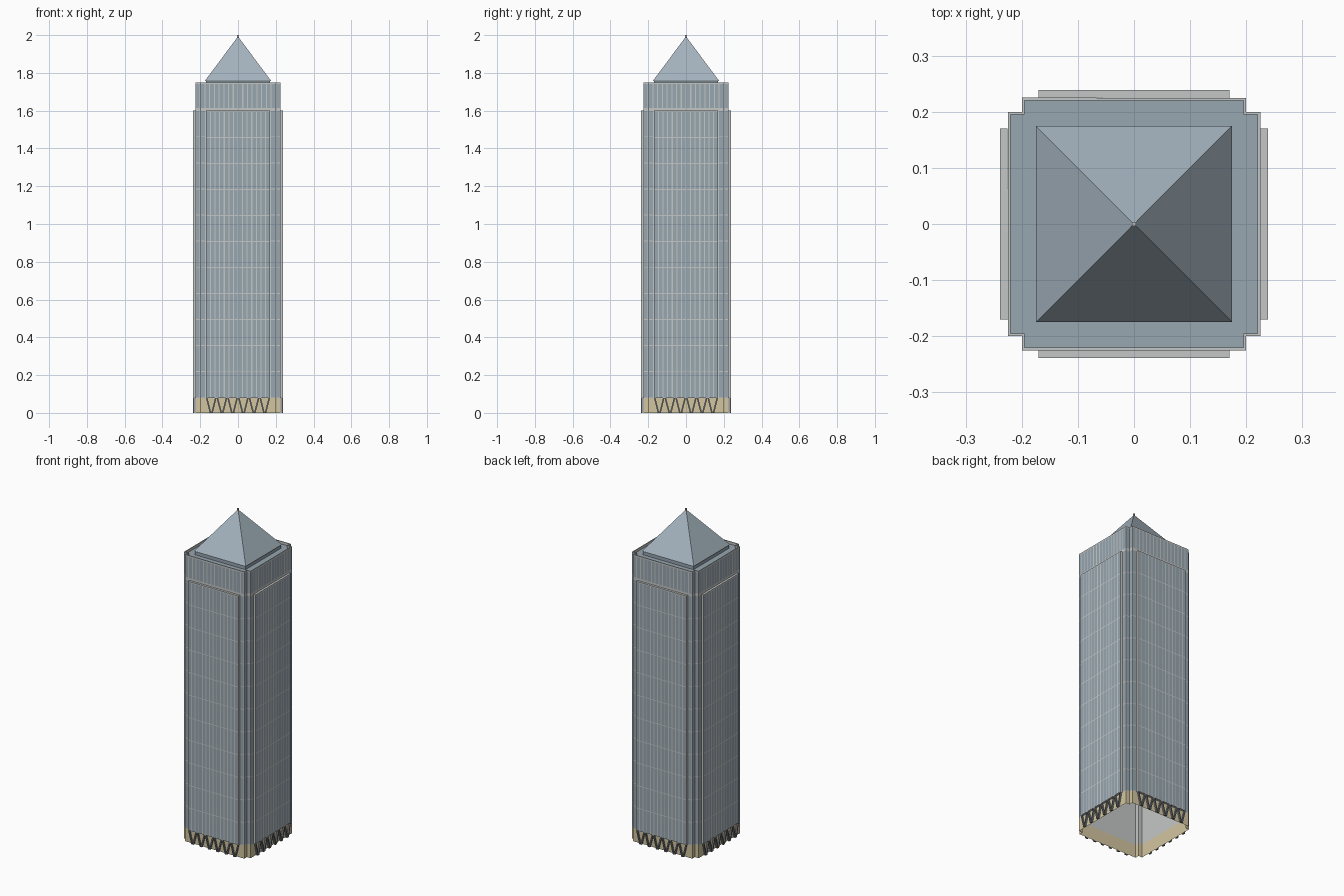
import bpy, bmesh, math
from mathutils import Matrix, Vector

if "Cube" in bpy.data.objects:
    bpy.data.objects.remove(bpy.data.objects["Cube"])


def material(name, rgb):
    m = bpy.data.materials.new(name)
    m.diffuse_color = (*rgb, 1)
    m.use_nodes = True
    m.node_tree.nodes["Principled BSDF"].inputs["Base Color"].default_value = m.diffuse_color
    return m


GLASS = material("blue grey glass", (0.31, 0.385, 0.44))
ROOF = material("roof metal", (0.37, 0.45, 0.51))
GREY = material("light grey cladding", (0.56, 0.57, 0.57))
STONE = material("tan stone", (0.65, 0.56, 0.35))
STRUT = material("dark grey steel", (0.19, 0.20, 0.22))

TURNS = [Matrix.Rotation(k * math.pi / 2, 3, 'Z') for k in range(4)]
BASE, SHOULDER, TOP, DECK = 0.08, 1.6, 1.75, 1.735


def finish(name, bm, mat, fix=False):
    if fix:
        bmesh.ops.recalc_face_normals(bm, faces=bm.faces)
    me = bpy.data.meshes.new(name)
    bm.to_mesh(me)
    bm.free()
    me.materials.append(mat)
    ob = bpy.data.objects.new(name, me)
    bpy.context.collection.objects.link(ob)
    return ob


def quad(bm, pts, turn):
    return bm.faces.new([bm.verts.new(turn @ Vector(p)) for p in pts])


def plan(a, b):
    """Square of half-size a whose corners are notched back to b."""
    corner = [Vector((b, -a, 0)), Vector((b, -b, 0)), Vector((a, -b, 0))]
    return [t @ p for t in TURNS for p in corner]


def wall(bm, loop, z0, z1):
    n = len(loop)
    lo = [bm.verts.new((p.x, p.y, z0)) for p in loop]
    hi = [bm.verts.new((p.x, p.y, z1)) for p in loop]
    for i in range(n):
        j = (i + 1) % n
        bm.faces.new((lo[i], lo[j], hi[j], hi[i]))
    return lo, hi


def box(name, hx, hy, z0, z1, mat):
    bm = bmesh.new()
    m = Matrix.Translation((0, 0, (z0 + z1) / 2)) @ Matrix.Diagonal((2 * hx, 2 * hy, z1 - z0, 1))
    bmesh.ops.create_cube(bm, size=1, matrix=m)
    return finish(name, bm, mat)


# Hollow notched shaft, open underneath, with a stone foot
OUTER, INNER = plan(0.225, 0.2), plan(0.22, 0.195)
bm = bmesh.new()
wall(bm, OUTER, 0, BASE)
finish("stone_base", bm, STONE)

bm = bmesh.new()
lo, hi = wall(bm, OUTER, BASE, TOP)
lo2, hi2 = wall(bm, INNER[:], DECK, TOP)
for i in range(len(hi)):
    j = (i + 1) % len(hi)
    bm.faces.new((hi[i], hi[j], hi2[j], hi2[i]))
for f in bm.faces:                      # parapet inside faces look inward
    if all(v in lo2 or v in hi2 for v in f.verts):
        f.normal_flip()
finish("tower_shaft", bm, GREY)

bm = bmesh.new()
bm.faces.new([bm.verts.new((p.x, p.y, DECK)) for p in INNER])
finish("roof_deck", bm, GLASS)

# Projecting bay on each side
bm = bmesh.new()
for t in TURNS:
    x, y0, y1 = 0.17, -0.225, -0.2385
    quad(bm, [(-x, y1, BASE), (x, y1, BASE), (x, y1, SHOULDER), (-x, y1, SHOULDER)], t)
    quad(bm, [(-x, y1, SHOULDER), (x, y1, SHOULDER), (x, y0, SHOULDER), (-x, y0, SHOULDER)], t)
    quad(bm, [(-x, y0, BASE), (x, y0, BASE), (x, y1, BASE), (-x, y1, BASE)], t)
    quad(bm, [(x, y1, BASE), (x, y0, BASE), (x, y0, SHOULDER), (x, y1, SHOULDER)], t)
    quad(bm, [(-x, y0, BASE), (-x, y1, BASE), (-x, y1, SHOULDER), (-x, y0, SHOULDER)], t)
finish("projecting_bays", bm, GREY)


# Glass plates in a grid, laid just in front of the walls
def windows(bm, x0, x1, y, z0, z1, cols, rows, turn, gap=0.006, sill=0.005):
    w, h = (x1 - x0) / cols, (z1 - z0) / rows
    for c in range(cols):
        for r in range(rows):
            a, b = x0 + c * w + gap / 2, x0 + (c + 1) * w - gap / 2
            d, e = z0 + r * h + sill / 2, z0 + (r + 1) * h - sill / 2
            quad(bm, [(a, y, d), (b, y, d), (b, y, e), (a, y, e)], turn)


bm = bmesh.new()
for t in TURNS:
    windows(bm, -0.17, 0.17, -0.24, BASE, SHOULDER - 0.004, 14, 11, t)
    windows(bm, -0.2, 0.2, -0.2262, SHOULDER + 0.012, TOP - 0.006, 16, 1, t)
    for s in (-1, 1):
        a, b = sorted((s * 0.171, s * 0.2))
        windows(bm, a, b, -0.2262, BASE, SHOULDER, 1, 11, t)
        a, b = sorted((s * 0.2, s * 0.225))
        windows(bm, a, b, -0.2012, BASE, SHOULDER, 1, 11, t)
        windows(bm, a, b, -0.2012, SHOULDER + 0.012, TOP - 0.006, 1, 1, t)
finish("window_panes", bm, GLASS)

# Zigzag struts under the bays
bm = bmesh.new()
N, HALF, W = 6, 0.17, 0.004
pitch = 2 * HALF / N
for t in TURNS:
    for k in range(N):
        mid = -HALF + (k + 0.5) * pitch
        for s in (-1, 1):
            top = mid + s * (pitch / 2 - W)
            foot = mid + s * W
            v = [[bm.verts.new(t @ Vector((x + dx, y, z)))
                  for dx, y in ((-W, -0.2385), (W, -0.2385), (W, -0.229), (-W, -0.229))]
                 for x, z in ((foot, 0), (top, BASE))]
            bm.faces.new(v[0][::-1])
            bm.faces.new(v[1])
            for i in range(4):
                j = (i + 1) % 4
                bm.faces.new((v[0][i], v[0][j], v[1][j], v[1][i]))
finish("zigzag_struts", bm, STRUT, True)

# Pyramid roof on a low curb, with a tiny finial
box("roof_curb", 0.17, 0.17, DECK, 1.76, GLASS)
bm = bmesh.new()
bmesh.ops.create_cone(bm, cap_ends=True, segments=4, radius1=0.175 * math.sqrt(2),
                      radius2=0.003, depth=0.232,
                      matrix=Matrix.Translation((0, 0, 1.758 + 0.116)) @ Matrix.Rotation(math.pi / 4, 4, 'Z'))
finish("pyramid_roof", bm, ROOF)
box("finial", 0.004, 0.004, 1.982, 2.0, GREY)
